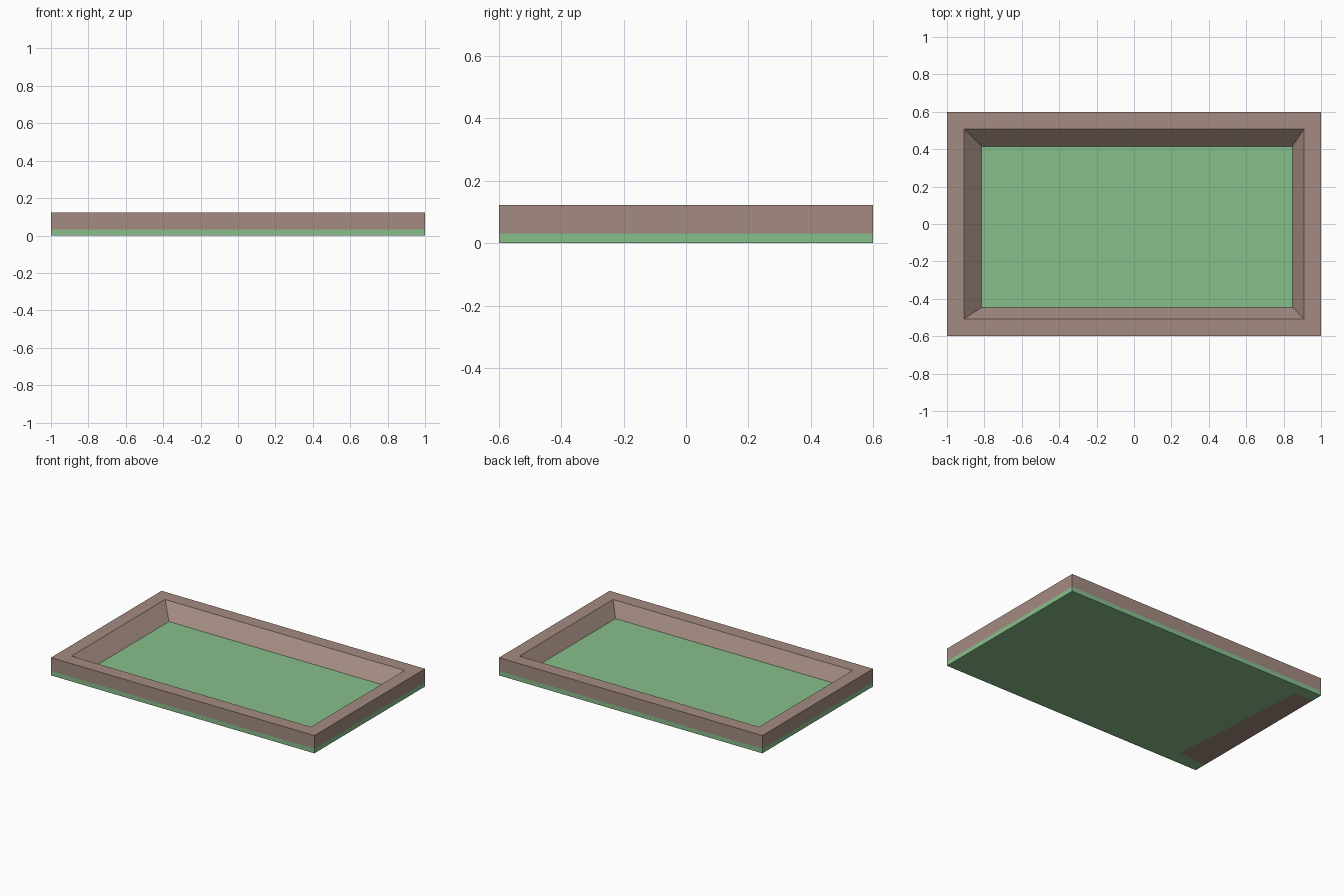
import bpy

if "Cube" in bpy.data.objects:
    bpy.data.objects.remove(bpy.data.objects["Cube"])


def material(name, rgb):
    m = bpy.data.materials.new(name)
    m.diffuse_color = (*rgb, 1)
    m.use_nodes = True
    m.node_tree.nodes["Principled BSDF"].inputs["Base Color"].default_value = m.diffuse_color
    return m


green = material("green", (0.25, 0.52, 0.26))
brown = material("brown", (0.37, 0.26, 0.22))

BAND, TOP = 0.031, 0.122   # top of the green band and of the rim


def ring(x0, x1, y0, y1, z):
    return [(x0, y0, z), (x1, y0, z), (x1, y1, z), (x0, y1, z)]


def bands(count):
    """Quads joining successive four-point rings."""
    return [(4*r + i, 4*r + (i+1) % 4, 4*r + 4 + (i+1) % 4, 4*r + 4 + i)
            for r in range(count - 1) for i in range(4)]


def make(name, verts, faces, mats):
    me = bpy.data.meshes.new(name)
    me.from_pydata(verts, [], faces)
    for m in mats:
        me.materials.append(m)
    ob = bpy.data.objects.new(name, me)
    bpy.context.collection.objects.link(ob)
    return ob


floor = ring(-0.815, 0.847, -0.446, 0.415, BAND)

# Raised rim: outer wall, flat top, uneven sloping inner walls
rim = (ring(-1, 1, -0.6, 0.6, BAND) + ring(-1, 1, -0.6, 0.6, TOP)
       + ring(-0.909, 0.909, -0.508, 0.508, TOP) + floor)
make("tray_rim", rim, bands(4), [brown])

# Green base: outer band, recessed floor, underside with a brown patch at the left
base = ring(-1, 1, -0.6, 0.6, 0) + ring(-1, 1, -0.6, 0.6, BAND) + floor
base += [(-1, -0.52, 0), (-0.79, -0.50, 0), (-0.86, 0.515, 0), (-1, 0.52, 0)]
faces = bands(2)[:3] + [(3, 15, 12, 0, 4, 7),       # sides
                        (8, 9, 10, 11),             # floor
                        (3, 2, 1, 0, 12, 13, 14, 15),  # underside
                        (12, 15, 14, 13)]           # patch
tray = make("tray_base", base, faces, [green, brown])
tray.data.polygons[-1].material_index = 1
